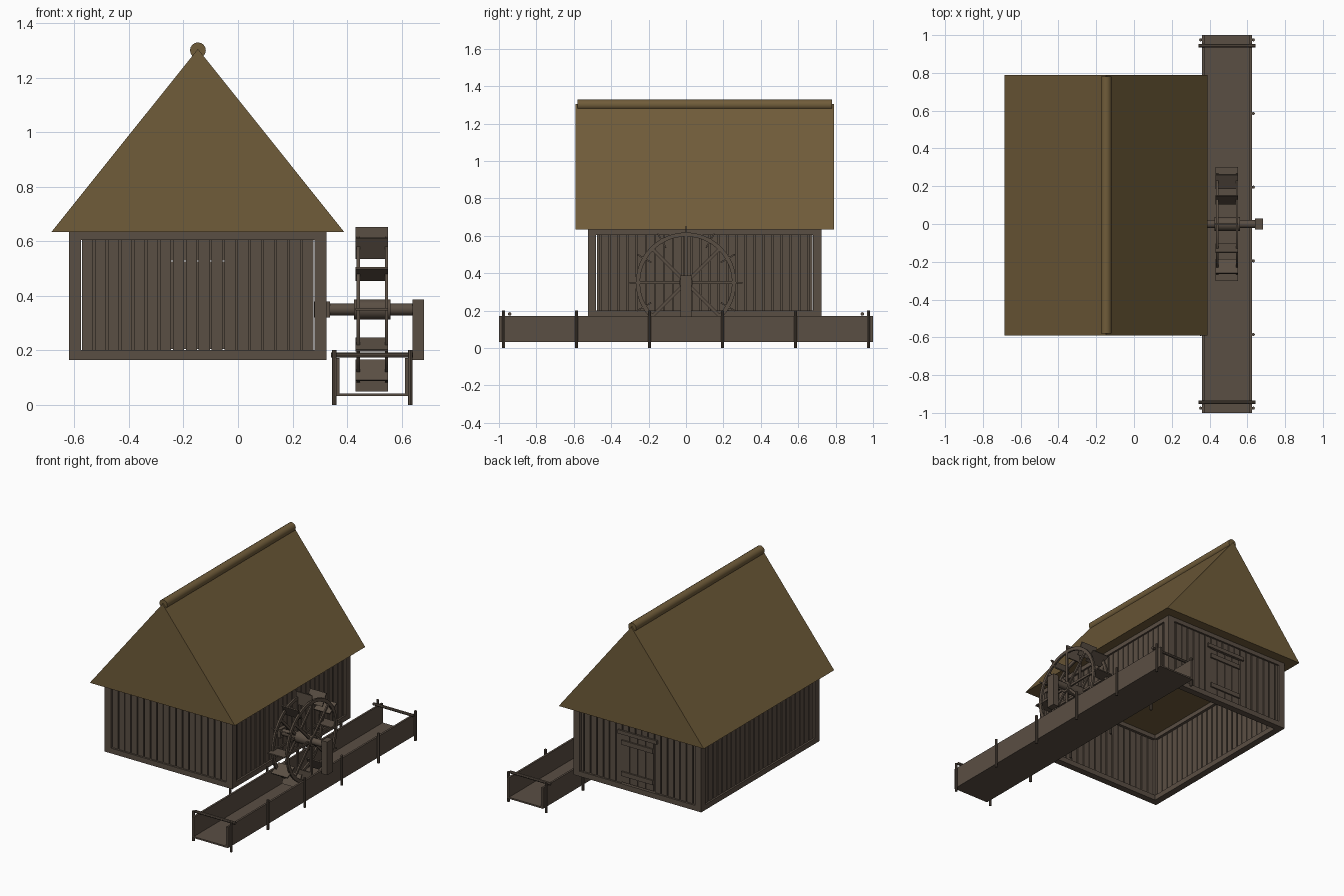
import bpy, bmesh
from math import pi, sin, cos
from mathutils import Matrix, Vector

default = bpy.data.objects.get("Cube")
if default:
    bpy.data.objects.remove(default, do_unlink=True)


def material(name, rgb):
    m = bpy.data.materials.new(name)
    m.use_nodes = True
    m.diffuse_color = (*rgb, 1)
    m.node_tree.nodes["Principled BSDF"].inputs["Base Color"].default_value = (*rgb, 1)
    return m


WOOD = material("weathered wood", (0.102, 0.077, 0.057))
THATCH = material("thatch", (0.162, 0.107, 0.042))


def finish(name, bm, mat, smooth=False):
    mesh = bpy.data.meshes.new(name)
    bmesh.ops.recalc_face_normals(bm, faces=bm.faces)
    bm.to_mesh(mesh)
    bm.free()
    mesh.materials.append(mat)
    ob = bpy.data.objects.new(name, mesh)
    bpy.context.collection.objects.link(ob)
    if smooth:
        bpy.ops.object.select_all(action='DESELECT')
        ob.select_set(True)
        bpy.context.view_layer.objects.active = ob
        bpy.ops.object.shade_smooth_by_angle()
    return ob


def add_box(bm, x, y, z, turn=Matrix()):
    """Box from (low, high) ranges on each axis."""
    size = [r[1] - r[0] for r in (x, y, z)]
    mid = [(r[0] + r[1]) / 2 for r in (x, y, z)]
    m = turn @ Matrix.Translation(mid) @ Matrix.Diagonal((*size, 1))
    bmesh.ops.create_cube(bm, size=1, matrix=m)


def add_rod(bm, a, b, radius, sides=12):
    a, b = Vector(a), Vector(b)
    rot = (b - a).to_track_quat('Z', 'Y').to_matrix().to_4x4()
    bmesh.ops.create_cone(bm, cap_ends=True, segments=sides, radius1=radius, radius2=radius,
                          depth=(b - a).length, matrix=Matrix.Translation((a + b) / 2) @ rot)


# House frame: sill, top plate and corner posts
X0, X1, Y0, Y1 = -0.62, 0.325, -0.525, 0.725
BEAM = 0.045
SILL, PLATE, EAVE = 0.2, 0.605, 0.637
for name, z in (("sill_beams", (0.165, SILL)), ("top_plate", (PLATE, EAVE))):
    bm = bmesh.new()
    for x in ((X0, X0 + BEAM), (X1 - BEAM, X1)):
        add_box(bm, x, (Y0, Y1), z)
    for y in ((Y0, Y0 + BEAM), (Y1 - BEAM, Y1)):
        add_box(bm, (X0 + BEAM, X1 - BEAM), y, z)
    finish(name, bm, WOOD)
bm = bmesh.new()
for x in (X0, X1 - BEAM):
    for y in (Y0, Y1 - BEAM):
        add_box(bm, (x, x + BEAM), (y, y + BEAM), (SILL, PLATE))
finish("corner_posts", bm, WOOD)

# Plank walls with narrow gaps; facing walls are staggered by half a plank
GAP, DOOR, LINTEL = 0.007, (-0.27, -0.02), 0.53


def spans(lo, hi, count, stagger):
    step = (hi - lo) / count
    edges = [lo + step * i for i in range(count + 1)]
    if stagger:
        edges = [lo] + [e + step / 2 for e in edges[:-1]] + [hi]
    return [(a + GAP / 2, b - GAP / 2) for a, b in zip(edges, edges[1:])]


def plank_wall(name, along_x, depth, count, stagger, door=False):
    bm = bmesh.new()
    lo, hi = (X0, X1) if along_x else (Y0, Y1)
    for a, b in spans(lo + BEAM, hi - BEAM, count, stagger):
        pieces = [(a, b, SILL)]
        if door and b > DOOR[0] and a < DOOR[1]:
            pieces = [(a, b, LINTEL), (a, min(b, DOOR[0]), SILL), (max(a, DOOR[1]), b, SILL)]
        for p, q, bottom in pieces:
            if q - p > GAP:
                z = (bottom, PLATE)
                add_box(bm, *(((p, q), depth, z) if along_x else (depth, (p, q), z)))
    finish(name, bm, WOOD)


IN, OUT = 0.027, 0.012
plank_wall("front_wall", True, (Y0 + OUT, Y0 + IN), 18, False)
plank_wall("back_wall", True, (Y1 - IN, Y1 - OUT), 18, True, door=True)
plank_wall("right_wall", False, (X0 + OUT, X0 + IN), 24, False)
plank_wall("left_wall", False, (X1 - IN, X1 - OUT), 24, True)

# Plank door with two ledges and a lintel
bm = bmesh.new()
start, width = DOOR[0] + 0.012, 0.0595
for i in range(4):
    x = start + i * width
    add_box(bm, (x, x + width - 0.003), (Y1 - IN, Y1 - OUT), (SILL + 0.005, LINTEL - 0.005))
for z in (0.25, 0.46):
    add_box(bm, (start, DOOR[1] - 0.005), (Y1 - OUT, Y1 - 0.002), (z, z + 0.03))
finish("door", bm, WOOD)
bm = bmesh.new()
add_box(bm, (DOOR[0] - 0.02, DOOR[1] + 0.02), (Y1 - OUT, Y1), (LINTEL, LINTEL + 0.025))
finish("door_lintel", bm, WOOD)

# Thatched gable roof
PEAK = (-0.147, 1.305)
bm = bmesh.new()
profile = [(-0.685, 0.633), (0.39, 0.633), PEAK]
gable = bm.faces.new([bm.verts.new((x, -0.59, z)) for x, z in profile])
ext = bmesh.ops.extrude_face_region(bm, geom=[gable], use_keep_orig=True)
bmesh.ops.translate(bm, vec=(0, 1.38, 0),
                    verts=[v for v in ext["geom"] if isinstance(v, bmesh.types.BMVert)])
finish("thatched_roof", bm, THATCH)
bm = bmesh.new()
add_rod(bm, (PEAK[0], -0.58, 1.3), (PEAK[0], 0.78, 1.3), 0.029, 16)
finish("ridge_roll", bm, THATCH, True)

# Water trough, open at both ends
bm = bmesh.new()
add_box(bm, (0.36, 0.625), (-1, 1), (0.032, 0.042))
for x in (0.36, 0.612):
    add_box(bm, (x, x + 0.013), (-1, 1), (0.042, 0.172))
finish("trough", bm, WOOD)
bm = bmesh.new()
for x in (0.353, 0.632):
    for i in range(6):
        y = -0.975 + i * 0.39
        add_rod(bm, (x, y, 0), (x, y, 0.2), 0.0085, 8)
finish("trough_stakes", bm, WOOD, True)
bm = bmesh.new()
for y in (-0.943, 0.943):
    add_rod(bm, (0.342, y, 0.182), (0.642, y, 0.182), 0.0095, 8)
finish("trough_crossbars", bm, WOOD, True)

# Water wheel: two rims, spokes and paddles
HUB = Vector((0.49, 0, 0.35))
INNER, OUTER, SEG = 0.246, 0.268, 48
for name, x in (("inner_rim", 0.435), ("outer_rim", 0.539)):
    bm = bmesh.new()
    rings = []
    for i in range(SEG):
        t = 2 * pi * i / SEG
        rings.append([bm.verts.new((px, r * cos(t), HUB.z + r * sin(t)))
                      for px, r in ((x, INNER), (x, OUTER), (x + 0.012, OUTER), (x + 0.012, INNER))])
    for a, b in zip(rings, rings[1:] + rings[:1]):
        for k in range(4):
            n = (k + 1) % 4
            bm.faces.new((a[k], a[n], b[n], b[k]))
    finish(name, bm, WOOD, True)


def around(count):
    return [Matrix.Translation(HUB) @ Matrix.Rotation(2 * pi * i / count, 4, 'X') for i in range(count)]


bm = bmesh.new()
for turn in around(8):
    for x in (-0.054, 0.05):
        add_box(bm, (x, x + 0.01), (-0.008, 0.008), (0.02, 0.25), turn)
finish("wheel_spokes", bm, WOOD)
bm = bmesh.new()
for turn in around(12):
    add_box(bm, (-0.059, 0.061), (-0.004, 0.004), (0.215, 0.302), turn)
finish("wheel_paddles", bm, WOOD)

# Axle, hub and bearings
for name, x, radius in (("axle", (0.28, 0.66), 0.022), ("wheel_hub", (0.425, 0.56), 0.037)):
    bm = bmesh.new()
    add_rod(bm, (x[0], 0, HUB.z), (x[1], 0, HUB.z), radius, 16)
    finish(name, bm, WOOD, True)
bm = bmesh.new()
add_box(bm, (0.278, 0.337), (-0.03, 0.03), (0.32, 0.378))
finish("wall_bearing", bm, WOOD)
bm = bmesh.new()
add_box(bm, (0.64, 0.682), (-0.03, 0.03), (0.165, 0.387))
finish("bearing_post", bm, WOOD)
